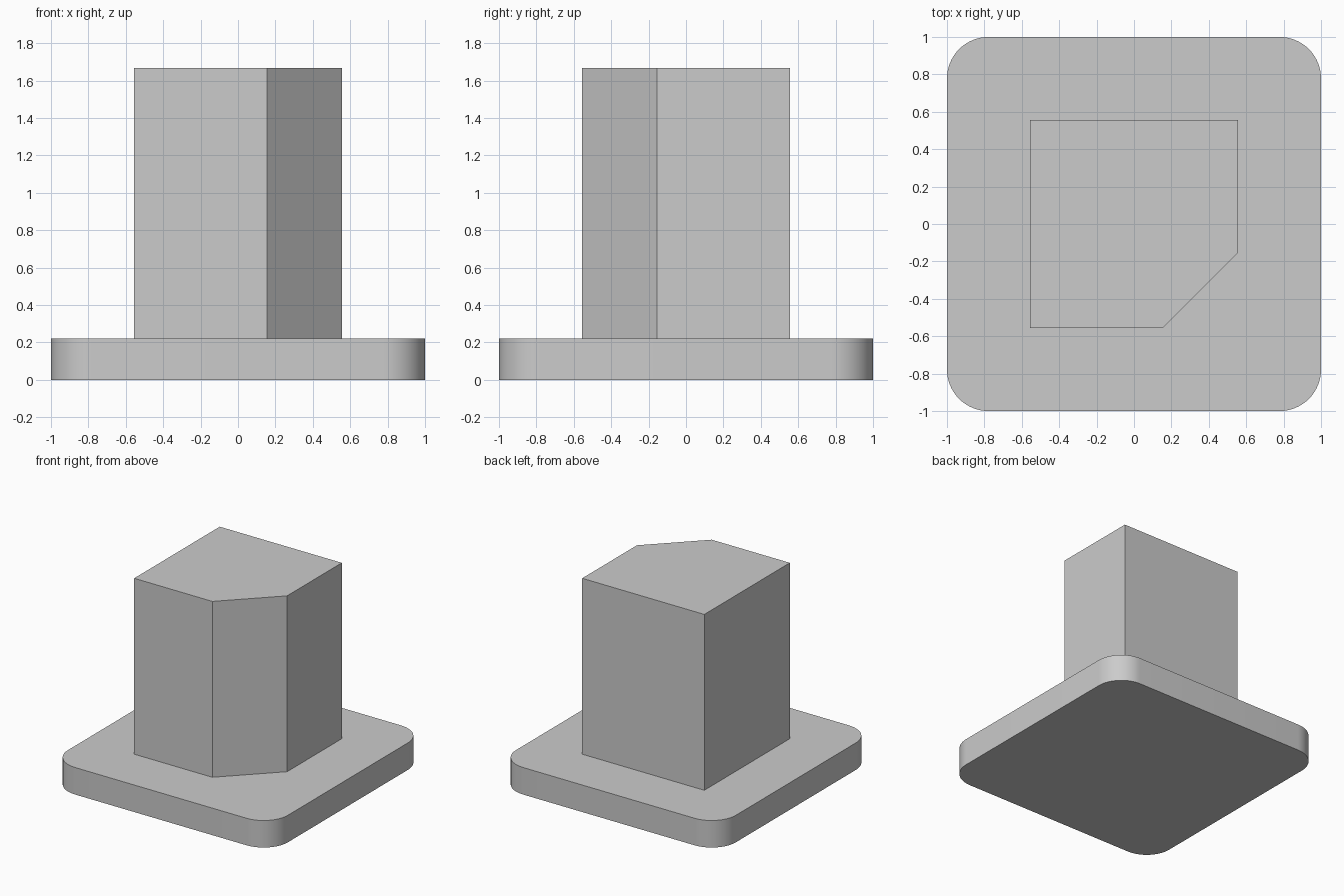
import bpy
import bmesh
import math

cube = bpy.data.objects.get("Cube")
if cube:
    bpy.data.objects.remove(cube, do_unlink=True)

grey = bpy.data.materials.new("light grey")
grey.use_nodes = True
colour = (0.6, 0.6, 0.6, 1)
grey.diffuse_color = colour
grey.node_tree.nodes["Principled BSDF"].inputs["Base Color"].default_value = colour


def block(name, half, bottom, top, cut, segments, corners):
    """Square block whose chosen upright edges are rounded or chamfered."""
    bm = bmesh.new()
    bmesh.ops.create_cube(bm, size=2)
    for v in bm.verts:
        v.co = (v.co.x * half, v.co.y * half, top if v.co.z > 0 else bottom)
    edges = [e for e in bm.edges
             if abs(e.verts[0].co.z - e.verts[1].co.z) > 0.01
             and corners(e.verts[0].co)]
    bmesh.ops.bevel(bm, geom=edges, offset=cut, segments=segments,
                    profile=0.5, affect='EDGES')
    bmesh.ops.recalc_face_normals(bm, faces=bm.faces)
    mesh = bpy.data.meshes.new(name)
    bm.to_mesh(mesh)
    bm.free()
    mesh.materials.append(grey)
    obj = bpy.data.objects.new(name, mesh)
    bpy.context.collection.objects.link(obj)
    return obj


# Base plate with four rounded corners
base = block("base_plate", 1, 0, 0.222, 0.222, 16, lambda co: True)
bpy.ops.object.select_all(action='DESELECT')
base.select_set(True)
bpy.context.view_layer.objects.active = base
bpy.ops.object.shade_smooth_by_angle(angle=math.radians(30))

# Square post with its front left corner chamfered
block("post", 0.555, 0.222, 1.667, 0.4, 1, lambda co: co.x > 0 and co.y < 0)
